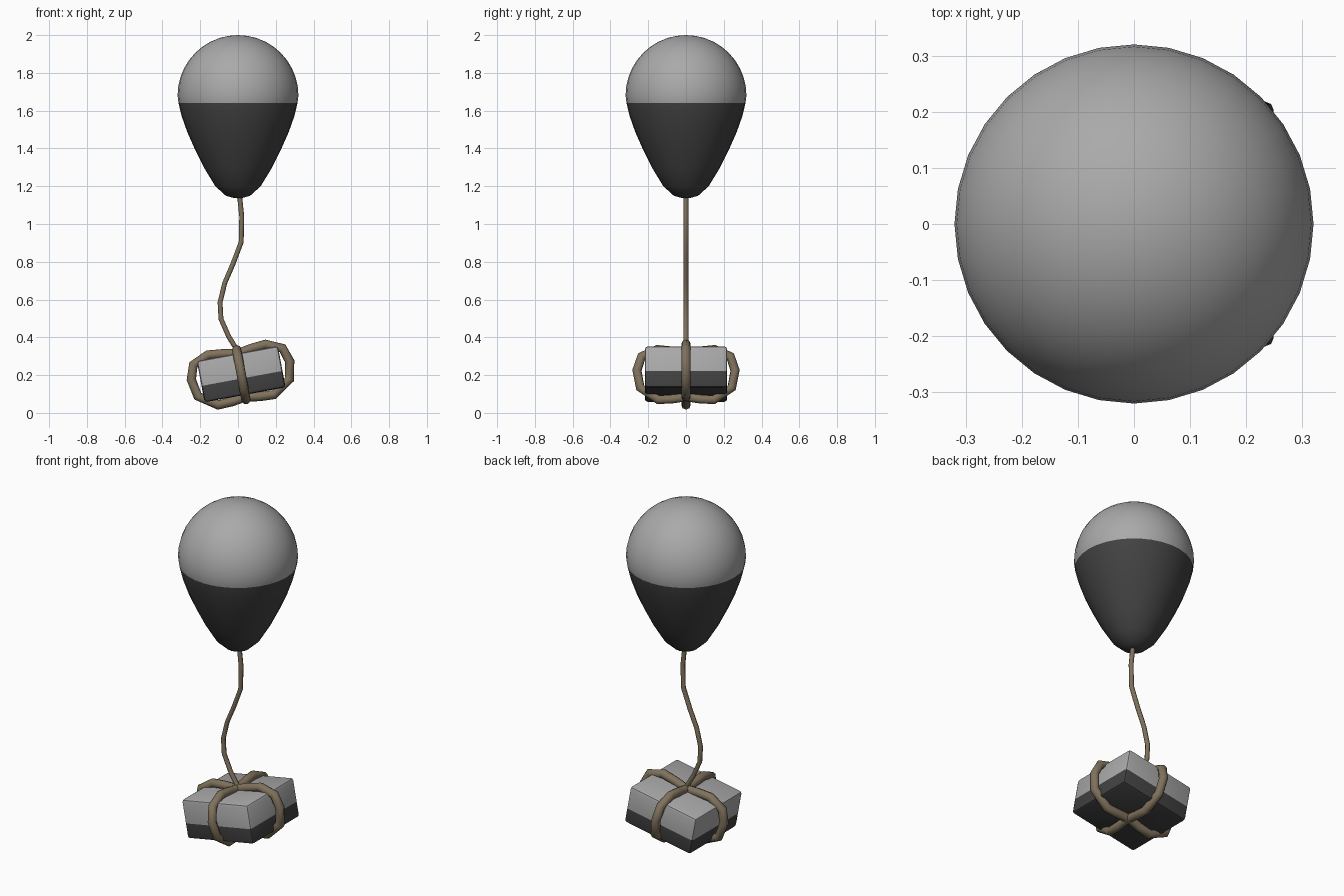
import bpy, bmesh, math
from mathutils import Matrix, Vector

if "Cube" in bpy.data.objects:
    bpy.data.objects.remove(bpy.data.objects["Cube"])


def material(name, rgb):
    m = bpy.data.materials.new(name)
    m.diffuse_color = (*rgb, 1)
    m.use_nodes = True
    m.node_tree.nodes["Principled BSDF"].inputs["Base Color"].default_value = m.diffuse_color
    return m


LIGHT = material("light grey", (0.40, 0.40, 0.40))
DARK = material("dark grey", (0.055, 0.055, 0.055))
ROPE = material("rope brown", (0.215, 0.168, 0.108))


def smooth(ob, angle):
    bpy.ops.object.select_all(action='DESELECT')
    ob.select_set(True)
    bpy.context.view_layer.objects.active = ob
    bpy.ops.object.shade_smooth_by_angle(angle=math.radians(angle))


def finish(bm, name, split, angle):
    """Make a two-tone object: light above the split height, dark below."""
    bmesh.ops.recalc_face_normals(bm, faces=bm.faces[:])
    for f in bm.faces:
        f.material_index = 0 if f.calc_center_median().z > split else 1
    me = bpy.data.meshes.new(name)
    bm.to_mesh(me)
    bm.free()
    me.materials.append(LIGHT)
    me.materials.append(DARK)
    ob = bpy.data.objects.new(name, me)
    bpy.context.collection.objects.link(ob)
    smooth(ob, angle)
    return ob


def tube(name, points, radius, closed=False, matrix=Matrix()):
    cu = bpy.data.curves.new(name, 'CURVE')
    cu.dimensions = '3D'
    cu.bevel_depth = radius
    cu.bevel_resolution = 2
    cu.use_fill_caps = not closed
    sp = cu.splines.new('POLY')
    sp.points.add(len(points) - 1)
    for p, co in zip(sp.points, points):
        p.co = (*(matrix @ Vector(co)), 1)
    sp.use_cyclic_u = closed
    cu.materials.append(ROPE)
    ob = bpy.data.objects.new(name, cu)
    bpy.context.collection.objects.link(ob)
    bpy.ops.object.select_all(action='DESELECT')
    ob.select_set(True)
    bpy.context.view_layer.objects.active = ob
    bpy.ops.object.convert(target='MESH')
    smooth(bpy.context.view_layer.objects.active, 50)


# Balloon: lathed teardrop, hemisphere on top and tapered below
R, ZC = 0.32, 1.68
profile = [(R * math.sin(math.radians(a)), ZC + R * math.cos(math.radians(a)))
           for a in range(0, 91, 9)]
profile += [(0.315, 1.64), (0.298, 1.57), (0.268, 1.485), (0.228, 1.395),
            (0.178, 1.295), (0.12, 1.2), (0.065, 1.15), (0.02, 1.137), (0, 1.136)]
bm = bmesh.new()
vs = [bm.verts.new((r, 0, z)) for r, z in profile]
es = [bm.edges.new(pair) for pair in zip(vs, vs[1:])]
bmesh.ops.spin(bm, geom=vs + es, cent=(0, 0, 0), axis=(0, 0, 1),
               angle=math.tau, steps=32)
bmesh.ops.remove_doubles(bm, verts=bm.verts[:], dist=1e-4)
finish(bm, "balloon", 1.64, 60)

# Tilted parcel with small bevels and a two-tone body
tilt = Matrix.Translation((0.017, 0, 0.205)) @ Matrix.Rotation(math.radians(-10.5), 4, 'Y')
bm = bmesh.new()
bmesh.ops.create_cube(bm, size=1, matrix=Matrix.Diagonal((0.436, 0.436, 0.222, 1)))
bmesh.ops.bevel(bm, geom=bm.edges[:], offset=0.015, segments=2, profile=0.5, affect='EDGES')
bmesh.ops.bisect_plane(bm, geom=bm.verts[:] + bm.edges[:] + bm.faces[:],
                       plane_co=(0, 0, -0.023), plane_no=(0, 0, 1))
parcel = finish(bm, "parcel", -0.023, 40)
parcel.data.transform(tilt)

# Two rope loops crossing on the top and bottom of the parcel
half = [(0.08, 0.124), (0.155, 0.132), (0.24, 0.095), (0.265, 0.02),
        (0.247, -0.073), (0.15, -0.138), (0.075, -0.134)]
loop = [(0, 0.11)] + half + [(0, -0.122)] + [(-u, w) for u, w in reversed(half)]
tube("rope_loop_across", [(u, 0, w) for u, w in loop], 0.025, True, tilt)
tube("rope_loop_front_to_back", [(0, u * 0.98, w) for u, w in loop], 0.025, True, tilt)

# Wavy string up to the balloon
string = [(0.008, 1.15), (0.02, 1.04), (0.017, 0.905), (-0.026, 0.79), (-0.07, 0.688),
          (-0.095, 0.585), (-0.09, 0.497), (-0.048, 0.402), (0.0, 0.325)]
tube("string", [(x, 0, z) for x, z in string], 0.013)
